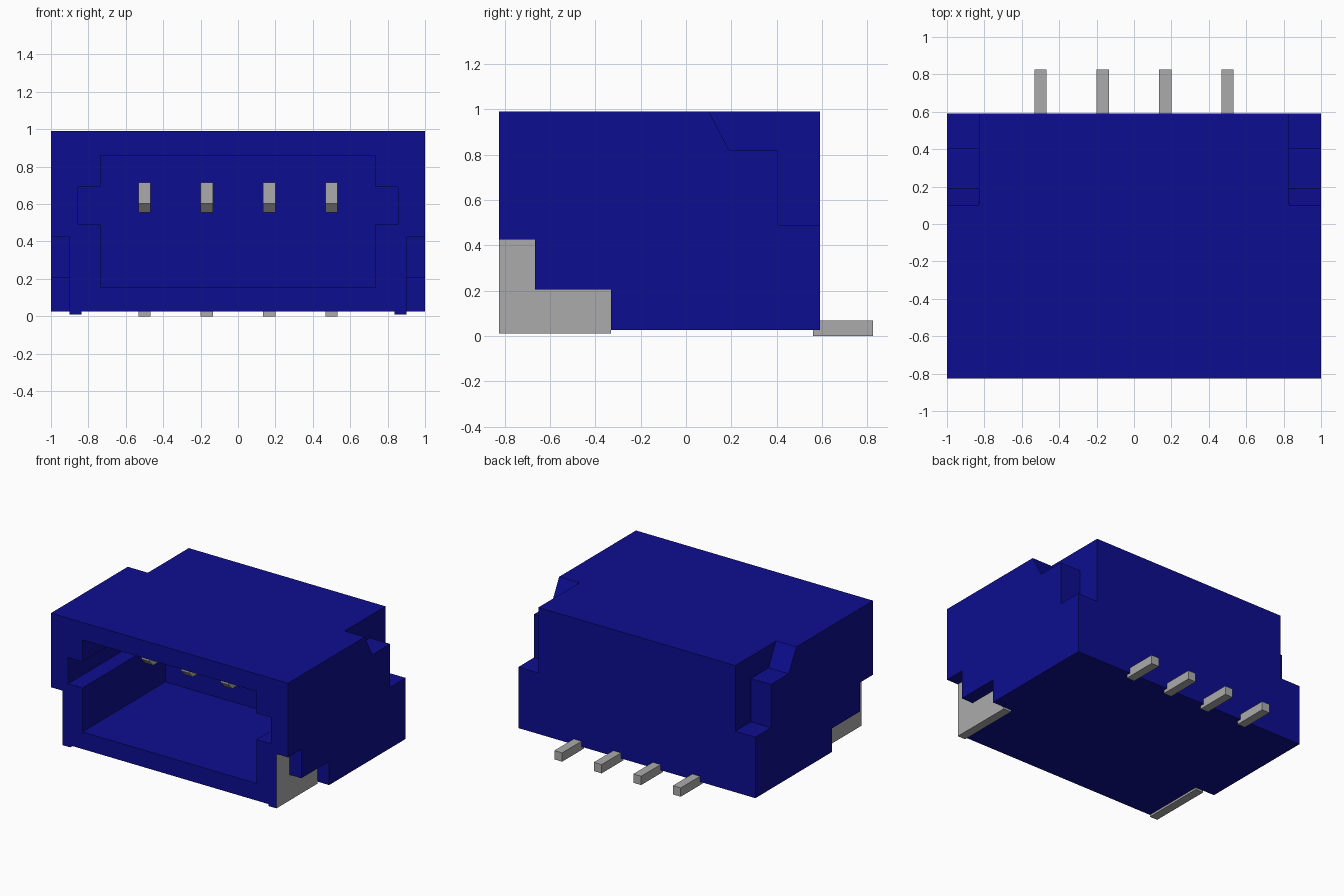
import bpy, bmesh
from mathutils import Vector

cube = bpy.data.objects.get("Cube")
if cube:
    bpy.data.objects.remove(cube, do_unlink=True)


def material(name, rgb):
    m = bpy.data.materials.new(name)
    m.use_nodes = True
    m.diffuse_color = (*rgb, 1)
    m.node_tree.nodes["Principled BSDF"].inputs["Base Color"].default_value = (*rgb, 1)
    return m


BLUE = material("blue plastic", (0.004, 0.004, 0.28))
GREY = material("grey metal", (0.41, 0.41, 0.41))


def extrude(bm, points, vec):
    """Add a closed prism: a flat polygon swept along vec."""
    face = bm.faces.new([bm.verts.new(p) for p in points])
    new = bmesh.ops.extrude_face_region(bm, geom=[face], use_keep_orig=True)["geom"]
    bmesh.ops.translate(bm, vec=Vector(vec), verts=[g for g in new if isinstance(g, bmesh.types.BMVert)])


def side_prism(bm, yz, x0, x1):
    extrude(bm, [(x0, y, z) for y, z in yz], (x1 - x0, 0, 0))


def finish(bm, name, mats):
    bmesh.ops.recalc_face_normals(bm, faces=bm.faces)
    me = bpy.data.meshes.new(name)
    bm.to_mesh(me)
    bm.free()
    for m in mats:
        me.materials.append(m)
    ob = bpy.data.objects.new(name, me)
    bpy.context.collection.objects.link(ob)
    return ob


FRONT, BACK, BOTTOM, TOP = -0.825, 0.592, 0.025, 0.99

# Housing block
bm = bmesh.new()
side_prism(bm, [(FRONT, BOTTOM), (BACK, BOTTOM), (BACK, TOP), (FRONT, TOP)], -1, 1)
housing = finish(bm, "housing", [BLUE])

# Cutter: front socket with side key slots, plus the corner notches
bm = bmesh.new()
half = [(0.735, 0.155), (0.735, 0.49), (0.855, 0.49), (0.855, 0.69), (0.735, 0.69), (0.735, 0.857)]
socket = half + [(-x, z) for x, z in reversed(half)]
extrude(bm, [(x, -1, z) for x, z in socket], (0, 1.175, 0))
back_notch = [(0.10, TOP), (0.19, 0.82), (0.405, 0.82), (0.405, 0.49), (0.8, 0.49), (0.8, 1.2), (0.10, 1.2)]
foot_notch = [(-1, -0.2), (-0.33, -0.2), (-0.33, 0.205), (-0.665, 0.205), (-0.665, 0.425), (-1, 0.425)]
for s in (-1, 1):
    side_prism(bm, back_notch, s * 0.83, s * 1.2)
    side_prism(bm, foot_notch, s * 0.9, s * 1.2)
cutter = finish(bm, "housing_cutter", [BLUE])
cutter.hide_render = True

mod = housing.modifiers.new("openings", 'BOOLEAN')
mod.operation = 'DIFFERENCE'
mod.solver = 'EXACT'
mod.object = cutter
bpy.context.view_layer.objects.active = housing
bpy.ops.object.modifier_apply(modifier=mod.name)
bpy.data.objects.remove(cutter, do_unlink=True)

# Metal mounting tabs in the lower front corners, front edge in housing colour
tab = [(FRONT, 0.01), (-0.33, 0.01), (-0.33, 0.205), (-0.665, 0.205), (-0.665, 0.425), (FRONT, 0.425)]
for s, side in ((-1, "right"), (1, "left")):
    bm = bmesh.new()
    side_prism(bm, tab, s * 0.836, s * 0.902)
    bmesh.ops.recalc_face_normals(bm, faces=bm.faces)
    for f in bm.faces:
        f.material_index = 1 if f.normal.y < -0.9 else 0
    finish(bm, "mounting_tab_" + side, [GREY, BLUE])

# Contacts: a bevelled blade in the socket and a solder tail at the back
blade = [(0.2, 0.555), (0.2, 0.715), (-0.4, 0.715), (-0.4, 0.602), (-0.355, 0.555)]
tail = [(0.56, 0.0), (0.825, 0.0), (0.825, 0.067), (0.56, 0.067)]
for i in range(4):
    x = -0.5 + i / 3
    for name, profile in (("contact_blade", blade), ("solder_tail", tail)):
        bm = bmesh.new()
        side_prism(bm, profile, x - 0.033, x + 0.033)
        finish(bm, f"{name}_{i + 1}", [GREY])
